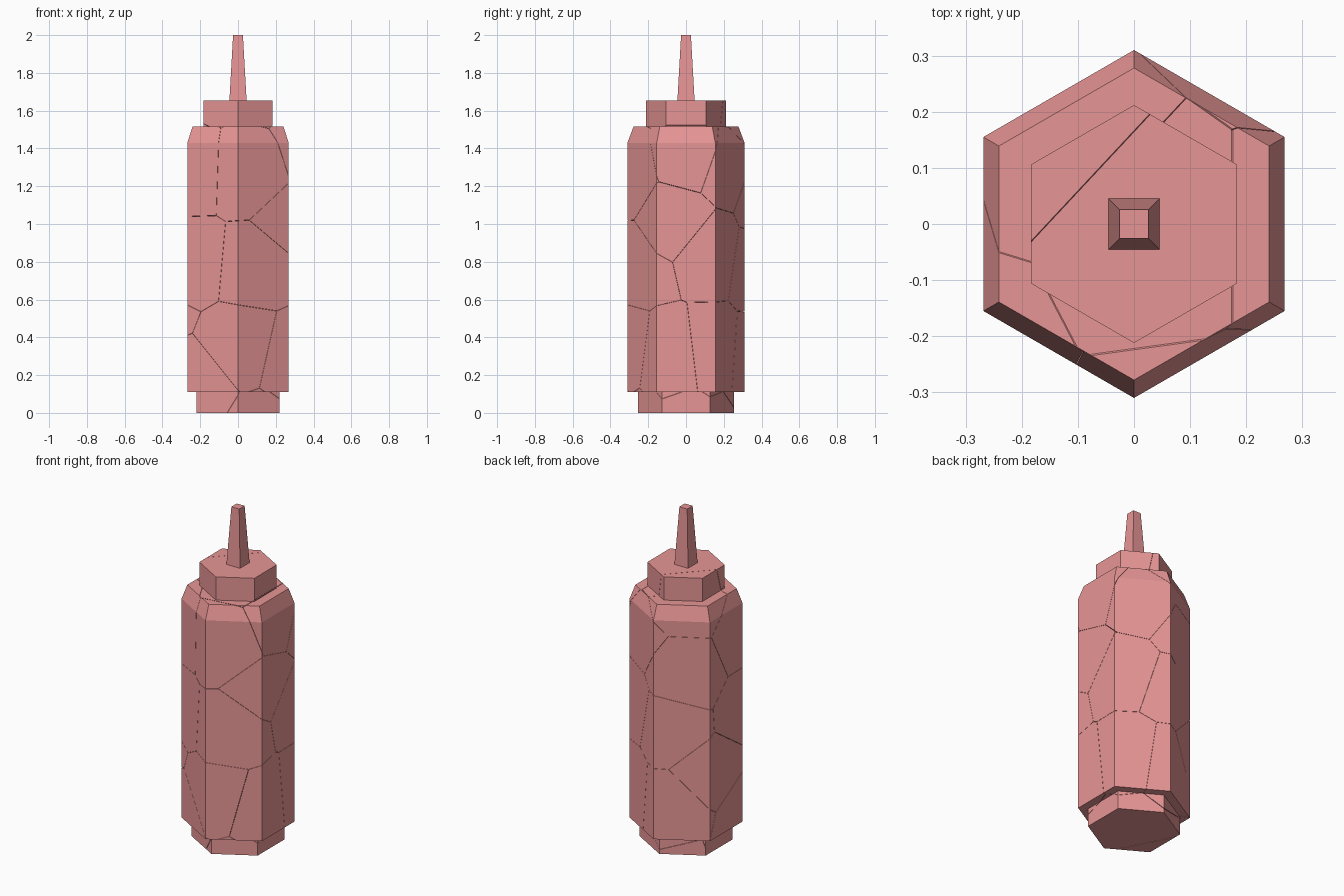
import bpy, bmesh, math
from mathutils import Vector

if "Cube" in bpy.data.objects:
    bpy.data.objects.remove(bpy.data.objects["Cube"])

pink = bpy.data.materials.new("pink_plastic")
pink.diffuse_color = (0.8, 0.3, 0.3, 1)
pink.use_nodes = True
pink.node_tree.nodes["Principled BSDF"].inputs["Base Color"].default_value = pink.diffuse_color


def loft(sides, profile, turn):
    """Closed solid from (corner radius, z) rings."""
    bm = bmesh.new()
    rings = []
    for r, z in profile:
        rings.append([bm.verts.new((r * math.cos(turn + 2 * math.pi * i / sides),
                                    r * math.sin(turn + 2 * math.pi * i / sides), z))
                      for i in range(sides)])
    for a, b in zip(rings, rings[1:]):
        for i in range(sides):
            j = (i + 1) % sides
            bm.faces.new((a[i], a[j], b[j], b[i]))
    bm.faces.new(rings[0][::-1])
    bm.faces.new(rings[-1])
    return bm


def finish(bm, name):
    bmesh.ops.recalc_face_normals(bm, faces=bm.faces[:])
    me = bpy.data.meshes.new(name)
    bm.to_mesh(me)
    bm.free()
    me.materials.append(pink)
    ob = bpy.data.objects.new(name, me)
    bpy.context.collection.objects.link(ob)


# Hexagonal bottle: foot, body, chamfered shoulder, cap
bottle = loft(6, [(0.255, 0), (0.255, 0.11), (0.31, 0.11), (0.31, 1.43),
                  (0.278, 1.515), (0.212, 1.515), (0.212, 1.655)], math.pi / 2)

# Centres of the broken pieces
seeds = [Vector(s) for s in [
    (0.03, 0.02, 1.58), (-0.12, 0.16, 1.54), (-0.2, -0.1, 1.28),
    (0.06, -0.2, 1.27), (0.21, 0.02, 1.36), (0.15, 0.19, 1.3),
    (-0.14, 0.2, 1.12), (-0.19, -0.11, 0.8), (0.09, -0.21, 0.77),
    (0.22, -0.07, 1.02), (0.2, 0.14, 0.85), (-0.06, 0.23, 0.77),
    (-0.22, 0.08, 0.52), (0.02, -0.2, 0.36), (0.23, -0.1, 0.3),
    (0.18, 0.15, 0.33), (-0.04, 0.22, 0.3), (-0.19, -0.13, 0.16),
    (0.02, -0.02, 0.07)]]

# Cut the bottle into pieces along the planes halfway between centres
GAP = 0.0007
for n, a in enumerate(seeds):
    piece = bottle.copy()
    for b in seeds:
        if a is b or not piece.faces:
            continue
        d = (b - a).normalized()
        bmesh.ops.bisect_plane(piece, geom=piece.verts[:] + piece.edges[:] + piece.faces[:],
                               dist=1e-6, plane_co=(a + b) / 2 - d * GAP,
                               plane_no=d, clear_outer=True)
        rim = [e for e in piece.edges if e.is_boundary]
        if rim:
            bmesh.ops.holes_fill(piece, edges=rim, sides=0)
    if piece.faces:
        finish(piece, f"bottle_piece_{n + 1}")
    else:
        piece.free()
bottle.free()

# Square tapered nozzle
root2 = math.sqrt(2)
finish(loft(4, [(0.046 * root2, 1.645), (0.026 * root2, 2.0)], math.pi / 4), "nozzle")
